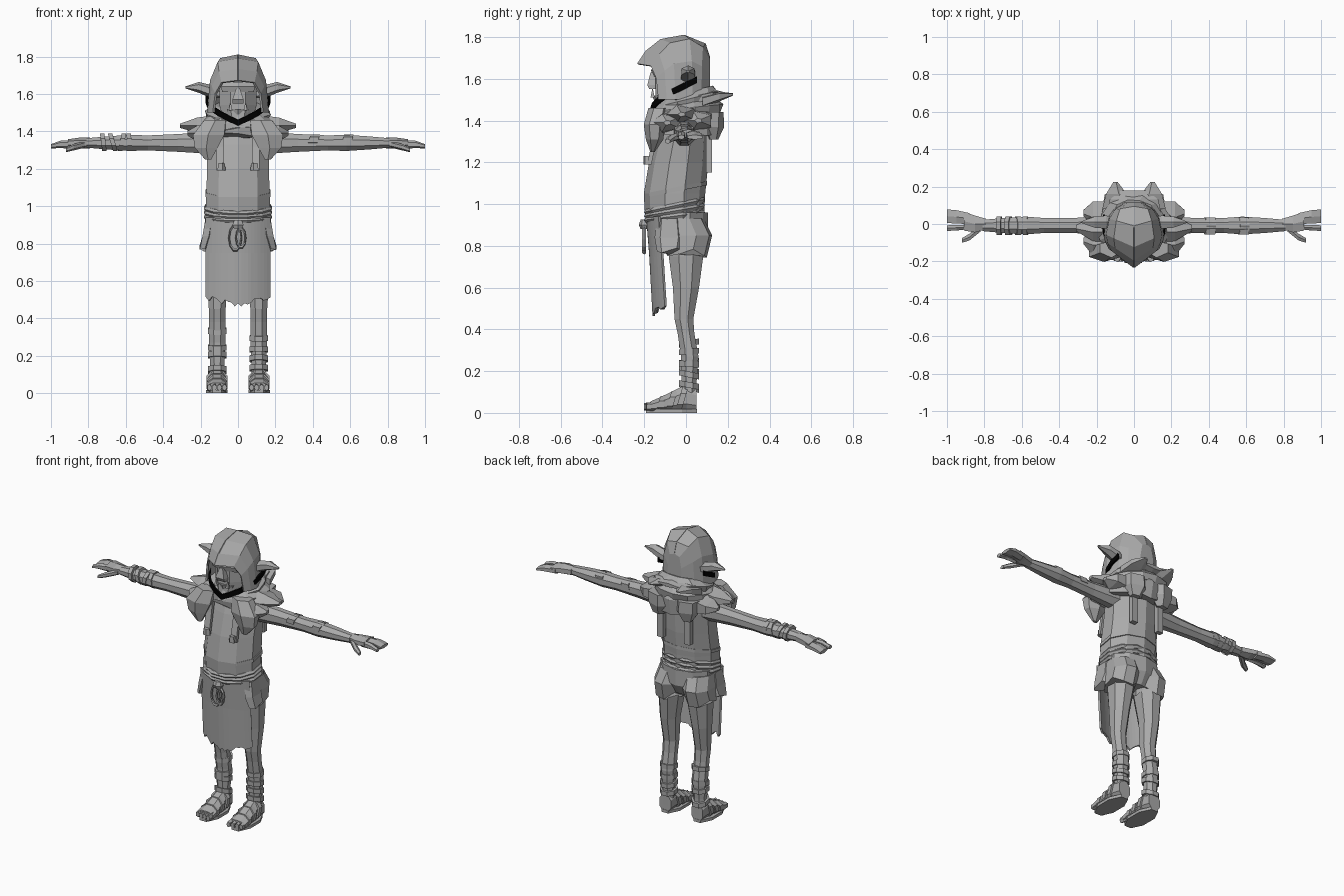
import bpy, bmesh, math, random
from mathutils import Vector

random.seed(4)
start_cube = bpy.data.objects.get("Cube")
if start_cube:
    bpy.data.objects.remove(start_cube, do_unlink=True)


def make_material(name, level):
    material = bpy.data.materials.new(name)
    material.use_nodes = True
    colour = (level, level, level, 1)
    material.diffuse_color = colour
    material.node_tree.nodes["Principled BSDF"].inputs["Base Color"].default_value = colour
    return material


GREY = make_material("plain grey", .4)
BLACK = make_material("black strap", 0)


def finish(name, bm, material=GREY, pair=False):
    bmesh.ops.remove_doubles(bm, verts=bm.verts, dist=.001)
    bmesh.ops.recalc_face_normals(bm, faces=bm.faces)
    mesh = bpy.data.meshes.new(name)
    bm.to_mesh(mesh)
    bm.free()
    mesh.materials.append(material)
    obj = bpy.data.objects.new(name, mesh)
    bpy.context.collection.objects.link(obj)
    if pair:
        obj.modifiers.new("other side", "MIRROR").use_mirror_merge = False
    return obj


def ring(x=0, y=0, z=0, wide=0, deep=0, tall=0):
    """Cross-section: centre and full sizes; the size left at zero is the loft axis."""
    return Vector((x, y, z)), Vector((wide, deep, tall))


def loft(name, rings, sides=8, pair=False, x=0, y=0, z=0, tilt=0, jag=0, rough=0):
    """Skin through the rings; jag makes the last ring ragged, rough varies the radius."""
    bm = bmesh.new()
    shift = Vector((x, y, z))
    reach = .5 / math.cos(math.pi / sides)
    loops = []
    for centre, size in rings:
        across, up = [axis for axis in range(3) if size[axis]]
        along = 3 - across - up
        loop = []
        for i in range(sides):
            angle = (i + .5) * math.tau / sides
            radius = reach * (1 + random.uniform(-rough, rough))
            point = centre + shift
            point[across] += size[across] * radius * math.cos(angle)
            lift = size[up] * radius * math.sin(angle)
            point[up] += lift
            point[along] += tilt * lift
            if len(loops) == len(rings) - 1:
                point[along] += random.uniform(-jag, jag)
            loop.append(bm.verts.new(point))
        loops.append(loop)
    for lower, upper in zip(loops, loops[1:]):
        for i in range(sides):
            j = (i + 1) % sides
            bm.faces.new((lower[i], lower[j], upper[j], upper[i]))
    bm.faces.new(loops[0])
    bm.faces.new(loops[-1])
    return finish(name, bm, pair=pair)


def sheet(name, rows, material=GREY, pair=False):
    """Thin surface through rows of points."""
    bm = bmesh.new()
    grid = [[bm.verts.new(point) for point in row] for row in rows]
    for a, b in zip(grid, grid[1:]):
        for i in range(len(a) - 1):
            bm.faces.new((a[i], a[i + 1], b[i + 1], b[i]))
    obj = finish(name, bm, material, pair)
    solid = obj.modifiers.new("thickness", "SOLIDIFY")
    solid.thickness = .012
    solid.offset = 0


def hood_arch(y, top, half_width, sweep):
    """Half an arch from the crown down to the hem, sweeping back at the side."""
    bottom = 1.5
    return [(half_width * out, y + sweep * out, bottom + (top - bottom) * height)
            for out, height in ((0, 1), (.65, .94), (.9, .6), (1, 0))]


def chin_row(offset):
    """Half ellipse rising from the chin to behind the ear."""
    row = []
    for i in range(7):
        angle = math.radians(i * 18)
        row.append((.168 * math.sin(angle), -.165 * math.cos(angle), 1.445 + i * .025 + offset))
    return row


# Hood from the pointed peak to the back seam, with the chin strap
sheet("hood", [hood_arch(y=-.23, top=1.67, half_width=.13, sweep=.1),
               hood_arch(y=-.19, top=1.73, half_width=.15, sweep=.1),
               hood_arch(y=-.12, top=1.785, half_width=.16, sweep=.07),
               hood_arch(y=-.01, top=1.805, half_width=.14, sweep=.04),
               hood_arch(y=.09, top=1.765, half_width=.11, sweep=-.02),
               hood_arch(y=.11, top=1.7, half_width=.05, sweep=0),
               hood_arch(y=.11, top=1.7, half_width=0, sweep=0)], pair=True)
sheet("chin_strap", [chin_row(-.016), chin_row(.016)], BLACK, pair=True)

# Head, face and ears
loft("head", [ring(z=1.4, wide=.14, deep=.14), ring(z=1.46, y=-.02, wide=.15, deep=.17),
              ring(z=1.54, wide=.2, deep=.2), ring(z=1.64, wide=.2, deep=.2),
              ring(z=1.72, wide=.16, deep=.16)], y=-.045)
loft("nose", [ring(z=1.55, wide=.06, deep=.04), ring(z=1.57, wide=.06, deep=.06),
              ring(z=1.63, wide=.02, deep=.03)], sides=4, y=-.155)
loft("brow", [ring(z=1.61, wide=.17, deep=.08), ring(z=1.64, wide=.18, deep=.1),
              ring(z=1.66, wide=.16, deep=.08)], sides=6, y=-.11)
loft("lower_lip", [ring(z=1.49, wide=.1, deep=.07), ring(z=1.52, wide=.12, deep=.09)],
     sides=6, y=-.11)
loft("tusks", [ring(z=1.51, wide=.02, deep=.02), ring(z=1.55, wide=.004, deep=.004)],
     sides=4, pair=True, x=.04, y=-.16)
loft("ears", [ring(x=.1, z=1.6, deep=.05, tall=.04), ring(x=.15, z=1.615, deep=.07, tall=.06),
              ring(x=.21, z=1.635, deep=.06, tall=.05),
              ring(x=.28, z=1.635, deep=.01, tall=.01)], sides=6, pair=True, y=.01)

# Torso, hips and rope belt
loft("torso", [ring(z=.9, wide=.32, deep=.24), ring(z=.96, wide=.34, deep=.27),
               ring(z=1.05, wide=.34, deep=.28), ring(z=1.2, y=.02, wide=.33, deep=.27),
               ring(z=1.33, y=.04, wide=.34, deep=.24),
               ring(z=1.43, y=.05, wide=.24, deep=.2)], sides=10, y=-.055)
loft("hips", [ring(z=.96, wide=.33, deep=.24), ring(z=.86, wide=.33, deep=.24),
              ring(z=.79, wide=.24, deep=.16)], sides=10, y=-.02)
for strand in range(3):
    loft("belt_rope", [ring(z=edge * .012, wide=size, deep=size - .07)
                       for edge, size in enumerate((.345, .362, .345))],
         sides=12, y=-.055, z=.93 + strand * .025, tilt=.13 + strand * .04)

# Ragged front cloth hanging from the belt
columns = [.17 * (i / 10 - 1) for i in range(21)]
cloth_rows = []
for hem, height, front in ((0, .94, -.185), (0, .75, -.17), (1, .475, -.155)):
    cloth_rows.append([(x, front + 2 * x * x,
                        height + hem * (abs(x) / 5 + random.uniform(-.015, .015)))
                       for x in columns])
sheet("front_cloth", cloth_rows)

# Belt knot and its two hanging loops
loft("belt_knot", [ring(z=.88, wide=.04, deep=.03), ring(z=.9, wide=.06, deep=.045),
                   ring(z=.925, wide=.04, deep=.03)], sides=6, y=-.2)
for x, size in ((-.015, .065), (.015, .05)):
    bpy.ops.mesh.primitive_torus_add(location=(x, -.2, .83), rotation=(math.pi / 2, 0, 0),
                                     major_radius=size, minor_radius=.01,
                                     major_segments=10, minor_segments=5)
    loop = bpy.context.object
    loop.name = "knot_loop"
    loop.scale.x = .5
    loop.data.materials.append(GREY)

# Scarf layers, back points, front drapes and shoulder rags
loft("lower_scarf", [ring(z=1.48, wide=.28, deep=.28), ring(z=1.43, wide=.42, deep=.32),
                     ring(z=1.36, wide=.43, deep=.31)], sides=14, jag=.035, rough=.06)
loft("middle_scarf", [ring(z=1.51, wide=.26, deep=.26), ring(z=1.46, wide=.38, deep=.34),
                      ring(z=1.42, wide=.38, deep=.33)], sides=13, jag=.02, rough=.07, tilt=.1)
loft("upper_scarf", [ring(z=1.54, y=.02, wide=.24, deep=.22), ring(z=1.5, wide=.34, deep=.3),
                     ring(z=1.46, wide=.32, deep=.3)], sides=12, rough=.05, tilt=.25)
loft("scarf_back", [ring(y=.04, z=1.5, wide=.3, tall=.06), ring(y=.13, z=1.52, wide=.26, tall=.05),
                    ring(y=.18, z=1.525, wide=.14, tall=.02)], sides=6)
loft("scarf_points", [ring(y=.08, z=1.49, wide=.14, tall=.05),
                      ring(y=.16, z=1.515, wide=.1, tall=.04),
                      ring(y=.225, z=1.525, wide=.02, tall=.01)], sides=5, pair=True, x=.1)
loft("front_drapes", [ring(z=1.46, x=.12, y=-.13, wide=.12, deep=.08),
                      ring(z=1.38, x=.16, y=-.15, wide=.16, deep=.09),
                      ring(z=1.31, x=.17, y=-.15, wide=.12, deep=.07),
                      ring(z=1.25, x=.16, y=-.16, wide=.03, deep=.02)],
     sides=6, pair=True, rough=.15)
for y, tip, z in ((-.09, .27, 1.39), (-.02, .31, 1.43), (.06, .27, 1.4)):
    loft("shoulder_rags", [ring(x=.13, deep=.12, tall=.1), ring(x=.22, deep=.12, tall=.07),
                           ring(x=tip, deep=.03, tall=.02)],
         sides=5, pair=True, y=y, z=z, rough=.1)
loft("back_rags", [ring(z=1.44, wide=.12, deep=.08), ring(z=1.37, wide=.12, deep=.08),
                   ring(z=1.31, wide=.06, deep=.04)], sides=5, pair=True, x=.1, y=.13, rough=.15)

# Vest straps with knots
loft("front_straps", [ring(z=1.43, y=-.13, wide=.04, deep=.03), ring(z=1.32, y=-.15, wide=.04, deep=.02),
                      ring(z=1.19, y=-.175, wide=.04, deep=.02)], sides=4, pair=True, x=.095)
loft("strap_knots", [ring(z=1.23, wide=.03, deep=.03), ring(z=1.19, wide=.04, deep=.03)],
     sides=5, pair=True, x=.09, y=-.185)
loft("back_straps", [ring(z=1.43, wide=.04, deep=.03), ring(z=1.15, wide=.04, deep=.03)],
     sides=4, pair=True, x=.095, y=.11)
loft("vest_hem", [ring(z=z, wide=.35, deep=.285) for z in (1.06, 1.08)],
     sides=10, y=-.05, tilt=.2)

# Arms and hands
loft("arms", [ring(x=.1, deep=.12, tall=.12), ring(x=.2, deep=.1, tall=.11),
              ring(x=.32, deep=.08, tall=.095), ring(x=.48, deep=.08, tall=.08),
              ring(x=.58, deep=.095, tall=.086), ring(x=.7, deep=.08, tall=.07),
              ring(x=.81, deep=.06, tall=.05)], pair=True, y=-.008, z=1.338)
loft("palms", [ring(x=.79, deep=.055, tall=.05), ring(x=.85, deep=.09, tall=.05),
               ring(x=.91, y=.015, deep=.1, tall=.036)], sides=6, pair=True, z=1.337)
for part, y, size in (("fingers", .042, .072), ("first_finger", -.022, .03)):
    loft(part, [ring(x=.88, y=y * .7, z=.01, deep=size * .8, tall=.04),
                ring(x=.95, y=y * .9, z=.01, deep=size, tall=.034),
                ring(x=1, y=y, deep=size, tall=.02)], sides=6, pair=True, z=1.32)
loft("thumbs", [ring(x=.82, y=-.02, z=1.33, deep=.04, tall=.03),
                ring(x=.88, y=-.07, z=1.315, deep=.036, tall=.03),
                ring(x=.92, y=-.088, z=1.3, deep=.025, tall=.02)], sides=6, pair=True)
for x in (-.58, -.62, -.67, -.72):
    loft("right_arm_wrap", [ring(x=x + edge, deep=.1, tall=.092) for edge in (-.012, .012)],
         y=-.01, z=1.342, tilt=random.uniform(-.4, .4))
for x in (.38, .56):
    loft("left_arm_patch", [ring(x=x + edge, deep=.09, tall=.05) for edge in (0, .05)],
         sides=6, y=-.01, z=1.355, tilt=.3)

# Ragged shorts, legs and feet
loft("shorts", [ring(z=.93, x=.085, y=-.02, wide=.17, deep=.2), ring(z=.85, x=.1, y=.01, wide=.17, deep=.22),
                ring(z=.77, x=.105, wide=.17, deep=.19)], sides=9, pair=True, jag=.03)
loft("hip_rags", [ring(z=.93, x=.15, wide=.05, deep=.1), ring(z=.84, x=.165, wide=.05, deep=.12),
                  ring(z=.765, x=.185, wide=.04, deep=.1)], sides=5, pair=True, y=-.08, jag=.025)
loft("legs", [ring(z=.86, x=-.02, wide=.15, deep=.18), ring(z=.75, x=-.01, wide=.14, deep=.165),
              ring(z=.6, wide=.11, deep=.125), ring(z=.45, y=-.01, wide=.09, deep=.09),
              ring(z=.38, wide=.086, deep=.08), ring(z=.27, y=.018, wide=.09, deep=.084),
              ring(z=.15, y=.015, wide=.076, deep=.072),
              ring(z=.05, y=.01, wide=.08, deep=.08)], pair=True, x=.111)
for x, heights in ((.111, (.12, .17, .22, .28)), (-.111, (.11, .19, .23, .32))):
    for z in heights:
        loft("leg_wrap", [ring(z=z + edge, wide=.1, deep=.095) for edge in (0, .028)],
             x=x, y=.014, tilt=random.uniform(-.3, .3))
loft("feet", [ring(y=.05, z=.06, wide=.08, tall=.116), ring(z=.07, wide=.09, tall=.13),
              ring(y=-.07, z=.053, wide=.1, tall=.096), ring(y=-.13, z=.037, wide=.11, tall=.07),
              ring(y=-.17, z=.03, wide=.11, tall=.05)], pair=True, x=.112)
loft("soles", [ring(z=z, wide=.116, deep=.244) for z in (0, .018)], pair=True, x=.113, y=-.07)
for y, z in ((-.02, .066), (-.07, .054), (-.12, .041)):
    loft("foot_wraps", [ring(y=y + edge, z=z, wide=.114, tall=z * 1.9) for edge in (-.014, .014)],
         pair=True, x=.112, tilt=.3)
for toe in range(4):
    loft("toes", [ring(y=-.15, wide=.024, tall=.04), ring(y=-.2 + toe * .004, wide=.022, tall=.03)],
         sides=5, pair=True, x=.072 + toe * .027, z=.03)
